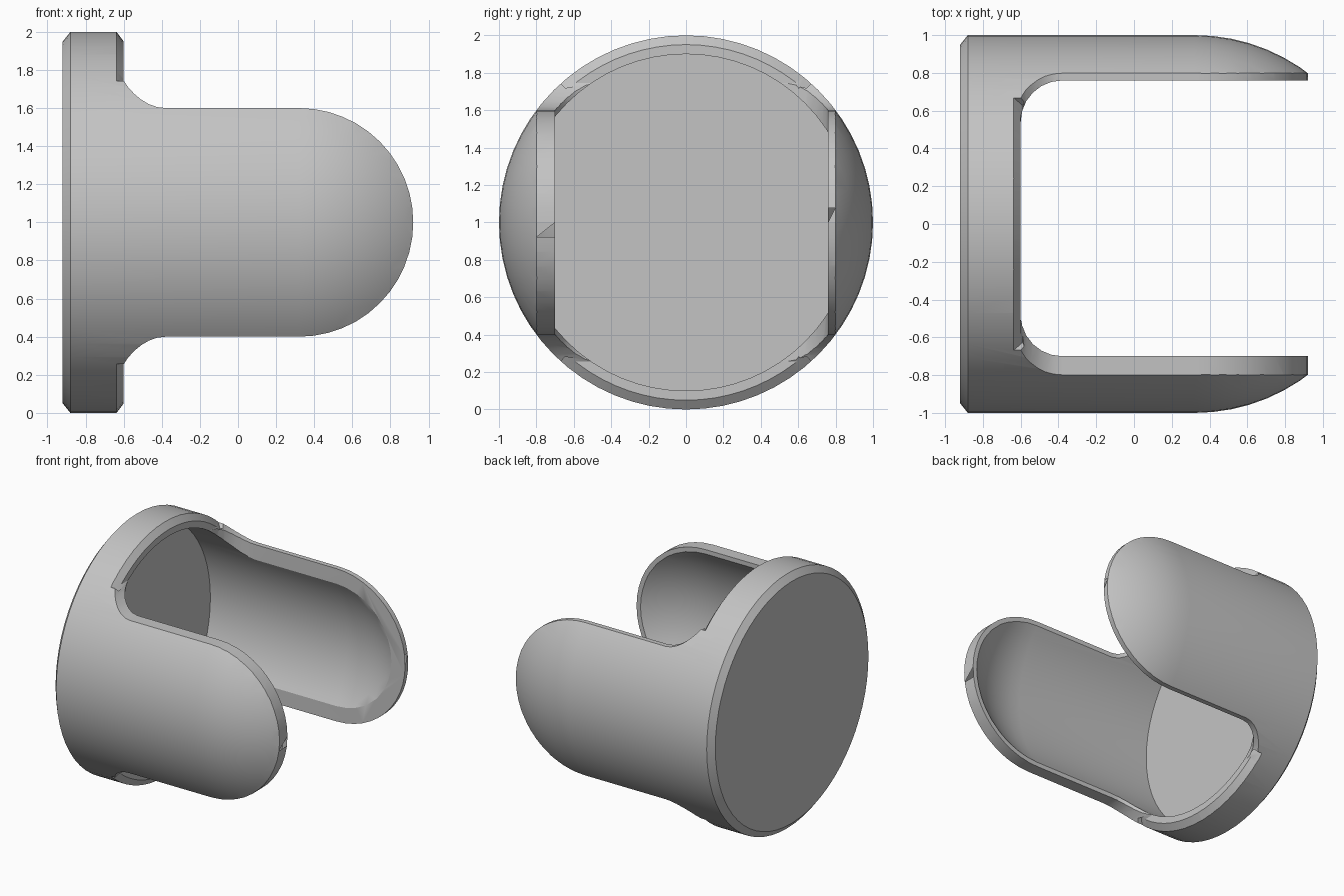
import bpy, bmesh
from math import sin, cos, pi, radians, sqrt

cube = bpy.data.objects.get("Cube")
if cube:
    bpy.data.objects.remove(cube, do_unlink=True)

SEGMENTS = 64
DOME_X = 0.32          # centre of the spherical end
MID = 1.0              # height of the long axis


def finish(name, bm):
    bmesh.ops.remove_doubles(bm, verts=bm.verts, dist=1e-5)
    bmesh.ops.recalc_face_normals(bm, faces=bm.faces)
    mesh = bpy.data.meshes.new(name)
    bm.to_mesh(mesh)
    bm.free()
    obj = bpy.data.objects.new(name, mesh)
    bpy.context.collection.objects.link(obj)
    obj.location.z = MID
    return obj


def revolve(name, profile, start=0, sweep=2 * pi, steps=SEGMENTS):
    """Turn (x, radius) points about the x axis; angle 0 points up."""
    bm = bmesh.new()
    full = sweep > 6.28
    rings = []
    for i in range(steps if full else steps + 1):
        a = start + sweep * i / steps
        rings.append([bm.verts.new((x, r * sin(a), r * cos(a))) for x, r in profile])
    pairs = list(zip(rings, rings[1:])) + ([(rings[-1], rings[0])] if full else [])
    n = len(profile)
    for a, b in pairs:
        for j in range(n - 1 if full else n):
            k = (j + 1) % n
            bm.faces.new((a[j], a[k], b[k], b[j]))
    if not full:
        bm.faces.new(rings[0])
        bm.faces.new(rings[-1])
    bmesh.ops.dissolve_degenerate(bm, dist=1e-5, edges=bm.edges)
    return finish(name, bm)


def prism(name, outline, place, depth):
    """Extrude an outline symmetrically; place maps (u, v, w) to a position."""
    bm = bmesh.new()
    ends = [[bm.verts.new(place(u, v, w)) for u, v in outline] for w in (-depth, depth)]
    for end in ends:
        bm.faces.new(end)
    n = len(outline)
    for i in range(n):
        k = (i + 1) % n
        bm.faces.new((ends[0][i], ends[0][k], ends[1][k], ends[1][i]))
    return finish(name, bm)


def dome(radius, steps=16):
    return [(DOME_X + radius * sin(pi / 2 * i / steps), radius * cos(pi / 2 * i / steps))
            for i in range(steps + 1)]


# Round-ended outer body with a bevelled base
body = revolve("holder_shell", [(-0.92, 0), (-0.92, 0.95), (-0.88, 1)] + dome(1))

# Side outline: wide base, flared shoulders, round arm tips
half = [(-1, 1.1), (-0.6, 1.1)]
for i in range(7):
    a = radians(28 + 62 * i / 6)
    y = 0.55 + 0.25 * sin(a)
    half.append((-0.38 - 0.25 * cos(a), sqrt(1 - y * y)))
half += [(DOME_X + 0.6 * sin(pi / 2 * i / 12), 0.6 * cos(pi / 2 * i / 12)) for i in range(12)]
outline = half + [(DOME_X + 0.6, 0)] + [(x, -z) for x, z in reversed(half)]
side_outline = prism("side_outline_cutter", outline, lambda u, v, w: (u, w, v), 1.2)

# Rounded slot between the two arms
LOW, HIGH, R = -0.7, 0.76, 0.22
slot = [(1.2, HIGH)]
slot += [(-0.38 - R * sin(pi / 2 * i / 6), HIGH - R + R * cos(pi / 2 * i / 6)) for i in range(7)]
slot += [(-0.38 - R * cos(pi / 2 * i / 6), LOW + R - R * sin(pi / 2 * i / 6)) for i in range(7)]
slot += [(1.2, LOW)]
slot_cutter = prism("slot_cutter", slot, lambda u, v, w: (u, v, w), 1.2)

# Hollow inside
cavity = revolve("cavity_cutter", [(-0.87, 0), (-0.87, 0.9)] + dome(0.9))

# Bevels on the base rim, above and below
wedge = [(-0.645, 1.01), (-0.59, 0.937), (-0.57, 1.01)]
bevels = [revolve("rim_bevel_cutter", wedge, a - radians(42), radians(84), 18) for a in (0, pi)]

cuts = [(side_outline, "INTERSECT"), (slot_cutter, "DIFFERENCE"), (cavity, "DIFFERENCE")]
cuts += [(b, "DIFFERENCE") for b in bevels]
for cutter, operation in cuts:
    mod = body.modifiers.new(cutter.name, "BOOLEAN")
    mod.object = cutter
    mod.operation = operation
    mod.solver = "EXACT"

# Bake the cuts and drop the cutters
bpy.context.view_layer.update()
graph = bpy.context.evaluated_depsgraph_get()
mesh = bpy.data.meshes.new_from_object(body.evaluated_get(graph))
body.modifiers.clear()
body.data = mesh
for cutter, _ in cuts:
    bpy.data.objects.remove(cutter, do_unlink=True)

# Grey plastic
grey = bpy.data.materials.new("grey_plastic")
grey.use_nodes = True
colour = (0.55, 0.55, 0.55, 1)
grey.diffuse_color = colour
grey.node_tree.nodes["Principled BSDF"].inputs["Base Color"].default_value = colour
mesh.materials.clear()
mesh.materials.append(grey)

bpy.ops.object.select_all(action="DESELECT")
body.select_set(True)
bpy.context.view_layer.objects.active = body
bpy.ops.object.shade_smooth_by_angle(angle=radians(30))
